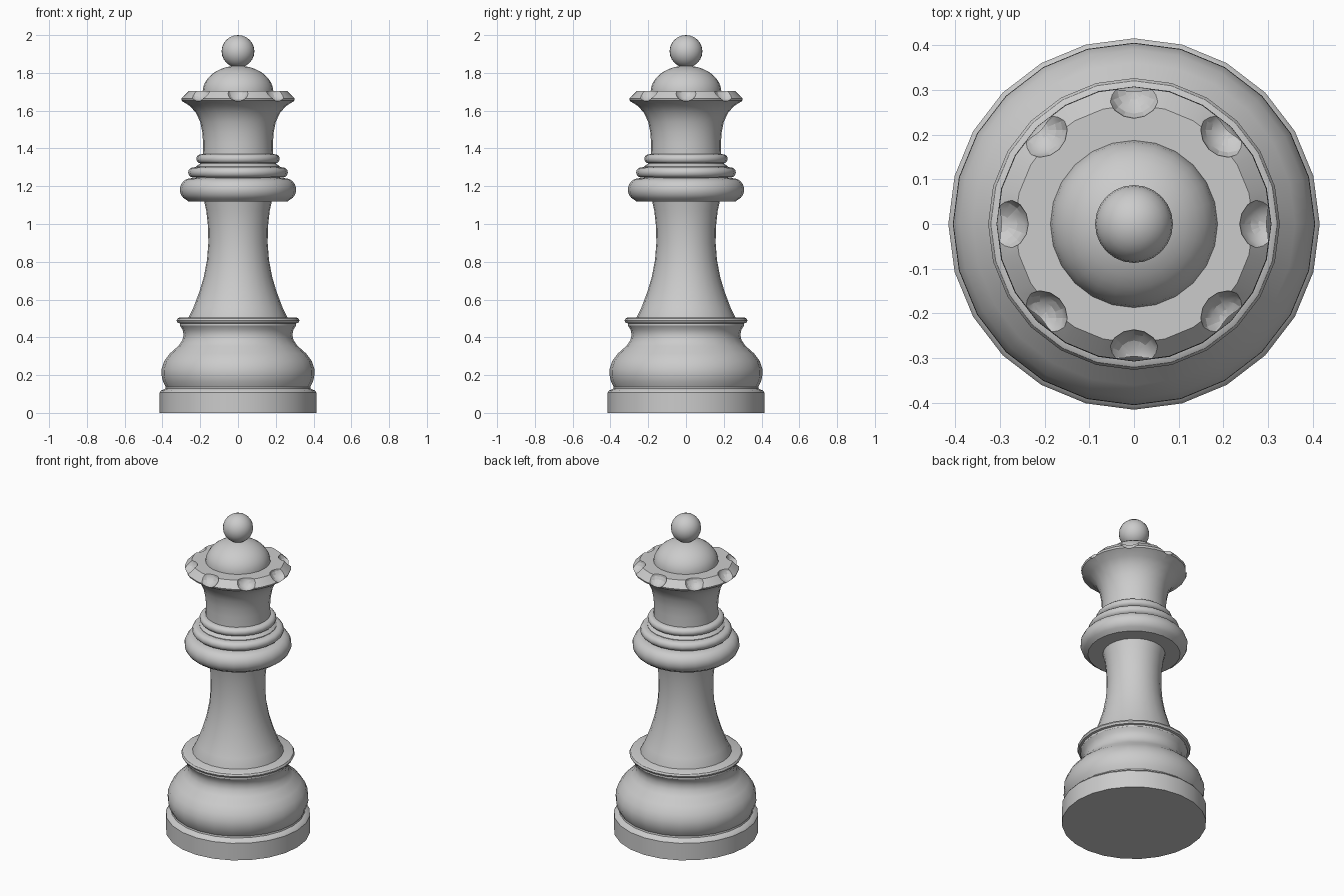
import bpy, bmesh, math
from math import sin, cos, pi, radians

if "Cube" in bpy.data.objects:
    bpy.data.objects.remove(bpy.data.objects["Cube"])

SIDES = 24


def arc(r0, z0, rx, rz, a0, a1, n):
    """Points on an elliptical arc in the (radius, height) plane."""
    pts = []
    for i in range(n + 1):
        a = radians(a0 + (a1 - a0) * i / n)
        pts.append((max(r0 + rx * cos(a), 0), z0 + rz * sin(a)))
    return pts


def smooth(obj):
    bpy.ops.object.select_all(action='DESELECT')
    obj.select_set(True)
    bpy.context.view_layer.objects.active = obj
    bpy.ops.object.shade_smooth_by_angle(angle=radians(32))


def lathe(name, profile):
    """Turn a bottom-to-top profile into a closed solid."""
    bm = bmesh.new()
    rings = [[bm.verts.new((r * cos(2 * pi * i / SIDES), r * sin(2 * pi * i / SIDES), z))
              for i in range(SIDES)] for r, z in profile]
    for low, high in zip(rings, rings[1:]):
        for i in range(SIDES):
            j = (i + 1) % SIDES
            bm.faces.new((low[i], low[j], high[j], high[i]))
    bm.faces.new(rings[0][::-1])
    bm.faces.new(rings[-1])
    bmesh.ops.remove_doubles(bm, verts=bm.verts, dist=1e-5)
    mesh = bpy.data.meshes.new(name)
    bm.to_mesh(mesh)
    bm.free()
    obj = bpy.data.objects.new(name, mesh)
    bpy.context.collection.objects.link(obj)
    smooth(obj)
    return obj


# Plinth, rounded belly and rim
lathe("base", [(0.415, 0), (0.415, 0.108), (0.408, 0.118), (0.385, 0.128),
               (0.383, 0.138), (0.397, 0.165), (0.405, 0.2), (0.404, 0.235),
               (0.39, 0.275), (0.36, 0.315), (0.315, 0.355), (0.294, 0.385),
               (0.288, 0.415), (0.294, 0.442), (0.308, 0.462), (0.308, 0.474),
               (0.32, 0.477), (0.326, 0.489), (0.32, 0.5), (0.308, 0.506)])

# Slender waist
lathe("stem", [(0.264, 0.49), (0.262, 0.506), (0.235, 0.56), (0.205, 0.64), (0.181, 0.72),
               (0.164, 0.81), (0.157, 0.9), (0.159, 0.99), (0.168, 1.07),
               (0.181, 1.13)])

# Stacked collars
lathe("large_collar", [(0.17, 1.12), (0.265, 1.12)]
      + arc(0.25, 1.182, 0.058, 0.06, -68, 90, 8) + [(0.21, 1.246)])
lathe("collar_core", [(0.222, 1.235), (0.222, 1.305), (0.2, 1.32), (0.2, 1.36)])
lathe("middle_collar", [(0.2, 1.246)] + arc(0.237, 1.273, 0.027, 0.027, -90, 90, 6)
      + [(0.2, 1.303)])
lathe("small_collar", [(0.18, 1.32)] + arc(0.197, 1.345, 0.024, 0.024, -90, 90, 6)
      + [(0.18, 1.37)])

# Flared crown
crown = lathe("crown", [(0.187, 1.35), (0.185, 1.43), (0.189, 1.485), (0.2, 1.54),
                        (0.222, 1.588), (0.255, 1.625), (0.302, 1.654),
                        (0.306, 1.665), (0.266, 1.705)])

# Eight scalloped notches in the crown rim
bm = bmesh.new()
for k in range(8):
    a = k * pi / 4
    new = bmesh.ops.create_uvsphere(bm, u_segments=16, v_segments=10, radius=0.062)
    bmesh.ops.translate(bm, verts=new["verts"],
                        vec=(0.297 * cos(a), 0.297 * sin(a), 1.712))
mesh = bpy.data.meshes.new("notch_cutter")
bm.to_mesh(mesh)
bm.free()
cutter = bpy.data.objects.new("notch_cutter", mesh)
cutter.hide_render = True
bpy.context.collection.objects.link(cutter)
mod = crown.modifiers.new("notches", 'BOOLEAN')
mod.operation = 'DIFFERENCE'
mod.solver = 'EXACT'
mod.object = cutter
bpy.context.view_layer.objects.active = crown
bpy.ops.object.modifier_apply(modifier=mod.name)
bpy.data.objects.remove(cutter)
smooth(crown)

# Domed cap and finial
lathe("dome", [(0.187, 1.69)] + arc(0, 1.7, 0.187, 0.138, 2, 90, 9))
lathe("finial", arc(0, 1.914, 0.087, 0.086, -90, 90, 12))
